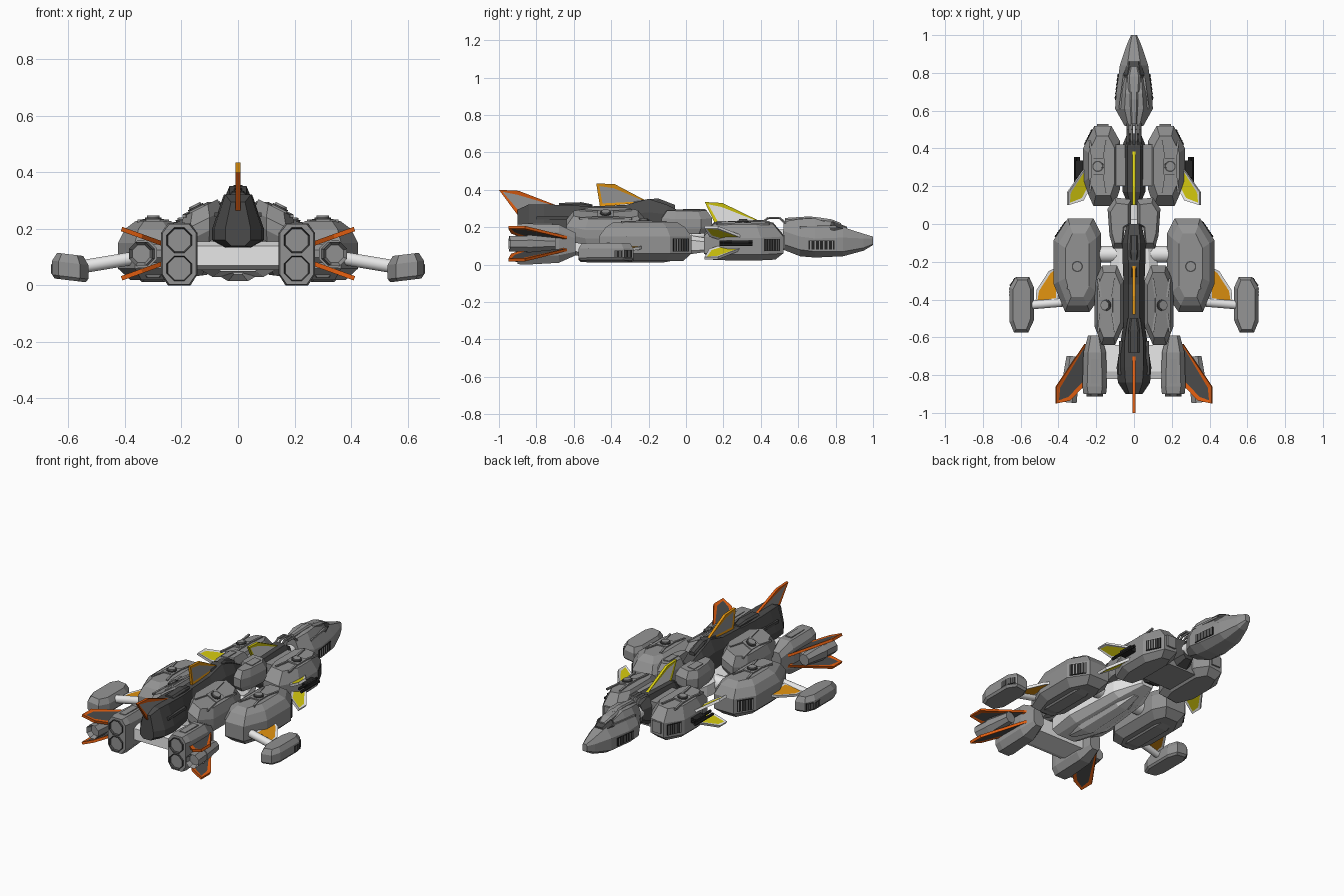
import bpy, bmesh, math
from mathutils import Vector, Matrix

if "Cube" in bpy.data.objects:
    bpy.data.objects.remove(bpy.data.objects["Cube"])


def material(name, r, g, b):
    m = bpy.data.materials.new(name)
    m.diffuse_color = (r, g, b, 1)
    m.use_nodes = True
    m.node_tree.nodes["Principled BSDF"].inputs["Base Color"].default_value = m.diffuse_color
    return m


GREY = material("hull grey", .29, .29, .29)
DARK = material("dark grey", .07, .07, .07)
BLACK = material("vent black", .018, .018, .018)
WHITE = material("off white", .86, .86, .86)
YELLOW = material("yellow", .7, .62, .005)
AMBER = material("amber", .75, .29, .005)
ORANGE = material("orange", .75, .11, .005)


def finish(name, bm, mats, mirror=False):
    bmesh.ops.recalc_face_normals(bm, faces=bm.faces)
    me = bpy.data.meshes.new(name)
    bm.to_mesh(me)
    bm.free()
    ob = bpy.data.objects.new(name, me)
    bpy.context.collection.objects.link(ob)
    for m in mats:
        me.materials.append(m)
    if mirror:
        ob.modifiers.new("mirror", 'MIRROR').use_mirror_merge = False
    return ob


def skin(name, rings, mat, mirror=False):
    """Join rings of points with quads and cap both ends."""
    bm = bmesh.new()
    vs = [[bm.verts.new(p) for p in r] for r in rings]
    n = len(vs[0])
    for a, b in zip(vs, vs[1:]):
        for i in range(n):
            bm.faces.new((a[i], a[(i + 1) % n], b[(i + 1) % n], b[i]))
    bm.faces.new(vs[0])
    bm.faces.new(vs[-1])
    return finish(name, bm, [mat], mirror)


def stack(name, outline, levels, mat, mirror=True, tilt=0):
    """Plan outline repeated at heights, levels = (z, x scale, y scale); tilt slopes it across x."""
    xs, ys = [p[0] for p in outline], [p[1] for p in outline]
    cx, cy = (min(xs) + max(xs)) / 2, (min(ys) + max(ys)) / 2
    return skin(name, [[(cx + (x - cx) * sx, cy + (y - cy) * sy, z + tilt * (x - cx) * sx) for x, y in outline]
                       for z, sx, sy in levels], mat, mirror)


def loft(name, sections, mat, cx=0, mirror=False):
    """Octagonal body along y: (y, half width, top half width, z0, z1, z2, z3)."""
    return skin(name, [[(cx + x, y, z) for x, z in (
        (-t, z0), (t, z0), (w, z1), (w, z2), (t, z3), (-t, z3), (-w, z2), (-w, z1))]
        for y, w, t, z0, z1, z2, z3 in sections], mat, cx != 0 or mirror)


def box(name, c, size, mat, yaw=0, mirror=True, roll=0):
    bm = bmesh.new()
    bmesh.ops.create_cube(bm, size=1, matrix=Matrix.Translation(c) @ Matrix.Rotation(yaw, 4, 'Z')
                          @ Matrix.Rotation(roll, 4, 'Y') @ Matrix.Diagonal((*size, 1)))
    return finish(name, bm, [mat], mirror)


def rod(name, a, b, r, mat, sides=8, r2=None, mirror=True, recess=0, inner=DARK):
    a, b = Vector(a), Vector(b)
    q = (b - a).to_track_quat('Z', 'Y').to_matrix().to_4x4()
    bm = bmesh.new()
    bmesh.ops.create_cone(bm, cap_ends=True, segments=sides, radius1=r, radius2=r if r2 is None else r2,
                          depth=(b - a).length, matrix=Matrix.Translation((a + b) / 2) @ q
                          @ Matrix.Rotation(math.pi / sides, 4, 'Z'))
    if recess:  # hollow the end at b
        f = max(bm.faces, key=lambda f: f.calc_center_median().dot(b - a))
        bmesh.ops.inset_region(bm, faces=[f], thickness=r * .25)
        bmesh.ops.translate(bm, verts=f.verts, vec=(a - b).normalized() * recess)
        f.material_index = 1
    ob = finish(name, bm, [mat, inner], mirror)
    if sides > 10:
        for p in ob.data.polygons:
            p.use_smooth = len(p.vertices) == 4
    return ob


def fin(name, pts, frame, panel, mirror=False, border=.022, thick=.016):
    """Flat blade with an inset coloured panel on both sides."""
    pts = [Vector(p) for p in pts]
    n = (pts[1] - pts[0]).cross(pts[-1] - pts[0]).normalized() * thick / 2
    bm = bmesh.new()
    a, b = [bm.verts.new(p + n) for p in pts], [bm.verts.new(p - n) for p in pts]
    sides = [bm.faces.new(a), bm.faces.new(b)]
    for i in range(len(pts)):
        j = (i + 1) % len(pts)
        bm.faces.new((a[i], a[j], b[j], b[i]))
    bmesh.ops.recalc_face_normals(bm, faces=bm.faces)
    for f in sides:
        bmesh.ops.inset_region(bm, faces=[f], thickness=border, depth=-.003)
        f.material_index = 1
    return finish(name, bm, [frame, panel], mirror)


def vent(name, c, length, height, yaw):
    box(name, c, (.008, length, height), BLACK, yaw)
    for i in range(6):
        d = Matrix.Rotation(yaw, 3, 'Z') @ Vector((.002, length * (i - 2.5) / 6, 0))
        box(name + "_slat", Vector(c) + d, (.008, length * .05, height * .9), GREY, yaw)


def turret(name, x, y, z, spread_x, spread_y, tilt=0):
    """Hatch on a square base with four raised ribs on the pod roof."""
    box(name + "_base", (x, y, z), (.075, .085, .014), GREY, roll=-math.atan(tilt))
    up = Vector((-tilt, 0, 1)).normalized()
    c = Vector((x, y, z))
    rod(name + "_ring", c, c + up * .013, .03, DARK, 16)
    rod(name + "_cap", c, c + up * .02, .023, GREY, 16)
    for sx in (-1, 1):
        for sy in (-1, 1):
            ends = [(x + sx * dx, y + sy * dy, z + tilt * sx * dx) for dx, dy in ((.03, .04), (spread_x, spread_y))]
            rod(name + "_rib", *ends, .008, GREY, 4)


# Nose and cockpit
loft("nose", [(.52, .05, .03, .08, .11, .18, .23), (.61, .1, .05, .045, .08, .15, .245),
              (.69, .095, .045, .038, .07, .14, .248), (.84, .075, .035, .045, .07, .145, .2),
              (.95, .038, .02, .075, .09, .14, .165), (1, .016, .01, .105, .11, .14, .15)], GREY)
loft("canopy", [(.77, .056, .035, .17, .18, .2, .222), (.79, .056, .035, .17, .18, .208, .23),
                (.86, .035, .022, .16, .17, .185, .203)], DARK)
loft("canopy_roof", [(.7, .03, .02, .2, .21, .24, .254), (.78, .035, .025, .2, .21, .232, .242),
                     (.83, .025, .015, .19, .195, .21, .222)], GREY)
loft("nose_spine", [(.53, .015, .01, .2, .21, .24, .25), (.66, .022, .014, .2, .21, .25, .258),
                    (.73, .022, .012, .2, .21, .24, .25)], GREY)
vent("nose_vent", (.09, .725, .105), .14, .05, .11)
rod("nose_panel_rib", (.075, .61, .2), (.05, .8, .205), .008, GREY, 4)
rod("neck", (0, .4, .15), (0, .56, .15), .04, WHITE, 16, mirror=False)
for x in (.012, .032):  # hoses over the neck
    path = [(x, .54, .215), (x, .5, .25), (x, .44, .25), (x, .4, .22)]
    for a, b in zip(path, path[1:]):
        rod("neck_hose", a, b, .007, GREY, 6)

# Front section
stack("front_pod", [(.12, .52), (.21, .52), (.27, .40), (.27, .22), (.215, .095), (.105, .095), (.075, .18),
                    (.075, .44)], [(.03, .65, .8), (.065, 1, 1), (.155, 1, 1), (.222, .7, .74)], GREY, tilt=-.12)
turret("front_hatch", .19, .305, .222, .045, .14, -.12)
vent("front_vent", (.241, .46, .105), .09, .065, .46)
box("front_pod_clamp", (.165, .51, .12), (.06, .04, .07), GREY)
loft("front_spine", [(.1, .03, .02, .1, .12, .17, .2), (.17, .06, .035, .06, .09, .18, .23),
                     (.42, .06, .035, .06, .09, .18, .24), (.48, .035, .02, .09, .11, .17, .2)], DARK)
box("front_crossbar", (0, .31, .13), (.2, .22, .16), GREY, mirror=False)
rod("front_joint", (0, .03, .15), (0, .13, .17), .04, WHITE, 12, .025, False)
fin("front_top_fin", [(0, .1, .335), (0, .195, .33), (0, .4, .23), (0, .16, .21)], YELLOW, WHITE)
for name, z, s in (("front_upper_fin", .145, .55), ("front_lower_fin", .09, -.55)):
    fin(name, [(x, y, z + s * (x - .25)) for x, y in
               ((.25, .31), (.35, .17), (.35, .1), (.27, .125), (.23, .2))], WHITE, YELLOW, True, .016)
box("gun_body", (.29, .29, .115), (.04, .09, .03), BLACK)
for x, z in ((.295, .122), (.31, .107)):
    rod("gun_barrel", (x, .18, z), (x, .355, z), .009, BLACK, 8)

# White lower keel and cross bars
loft("keel", [(.12, .04, .03, .07, .08, .12, .14), (-.05, .11, .07, .045, .07, .14, .17),
              (-.4, .14, .09, .03, .06, .15, .18), (-.6, .1, .06, .05, .07, .14, .17)], WHITE)
loft("keel_ridge", [(.02, .02, .015, .05, .06, .08, .1), (-.1, .05, .03, .025, .04, .08, .1),
                    (-.42, .06, .035, .015, .03, .08, .1), (-.55, .02, .015, .04, .05, .08, .1)], WHITE)
rod("middle_crossbar", (-.24, -.16, .12), (.24, -.16, .12), .045, WHITE, 12, mirror=False)
loft("engine_crossbar", [(-.82, .17, .155, .07, .08, .13, .14), (-.78, .17, .155, .055, .06, .145, .155),
                         (-.64, .17, .155, .06, .07, .14, .15)], WHITE)

# Shoulder blocks between front and middle
stack("shoulder", [(.015, .13), (.1, .14), (.14, .08), (.13, -.06), (.11, -.13), (.06, -.13), (.05, -.02),
                   (.015, 0)], [(.17, .85, .85), (.2, 1, 1), (.25, 1, 1), (.292, .75, .78)], GREY, tilt=-.1)
box("shoulder_panel", (.085, .03, .291), (.045, .09, .01), GREY, roll=.1)

# Middle pods
stack("middle_pod", [(.215, .03), (.35, .03), (.425, -.085), (.425, -.32), (.365, -.465), (.235, -.465),
                     (.175, -.38), (.175, -.05)],
      [(.02, .65, .82), (.06, 1, 1), (.15, 1, 1), (.2, .8, .86), (.228, .5, .68)], GREY)
turret("middle_hatch", .3, -.225, .228, .05, .12)
vent("middle_vent", (.389, -.028, .105), .1, .07, .6)
loft("middle_pod_keel", [(-.02, .03, .02, .03, .04, .06, .08), (-.12, .06, .04, .012, .03, .06, .08),
                         (-.36, .06, .04, .012, .03, .06, .08), (-.44, .03, .02, .03, .04, .06, .08)], GREY, .3)

# Outrigger pods
rod("outrigger_strut", (.38, -.415, .095), (.56, -.43, .065), .024, WHITE, 12)
fin("outrigger_fin", [(x, y, .098 - .2 * (x - .4)) for x, y in
                      ((.41, -.23), (.45, -.25), (.515, -.35), (.52, -.42), (.4, -.4))], WHITE, AMBER, True, .014)
stack("outrigger_pod", [(.555, -.28), (.625, -.28), (.658, -.335), (.658, -.52), (.635, -.575), (.56, -.575),
                        (.53, -.51), (.53, -.335)],
      [(.018, .85, .92), (.03, 1, 1), (.08, 1, 1), (.11, .72, .88)], GREY, tilt=.12)
vent("outrigger_vent", (.642, -.308, .058), .05, .04, .58)
vent("outrigger_side_vent", (.656, -.36, .058), .045, .035, 0)

# Upper rear pods and dark dorsal spine
stack("rear_pod", [(.09, -.22), (.17, -.22), (.21, -.31), (.21, -.54), (.17, -.64), (.1, -.64), (.055, -.54),
                   (.055, -.3)], [(.14, .9, .9), (.18, 1, 1), (.225, 1, 1), (.275, .78, .82)], GREY, tilt=-.5)
turret("rear_hatch", .145, -.43, .268, .045, .14, -.5)
loft("dorsal_spine", [(.0, .04, .025, .17, .19, .24, .27), (-.1, .06, .035, .15, .17, .27, .32),
                      (-.2, .06, .03, .15, .17, .28, .352), (-.32, .055, .03, .15, .17, .27, .32),
                      (-.55, .055, .03, .15, .17, .25, .31)], DARK)
loft("dorsal_bridge", [(-.06, .018, .012, .28, .29, .31, .32), (-.15, .022, .015, .3, .31, .345, .355),
                       (-.28, .015, .01, .3, .31, .33, .34)], DARK)
fin("dorsal_fin", [(0, -.48, .435), (0, -.38, .43), (0, -.2, .335), (0, -.46, .31)], AMBER, GREY)

# Dark tail
loft("tail", [(-.48, .05, .03, .16, .18, .24, .31), (-.62, .07, .05, .14, .16, .2, .318),
              (-.76, .092, .05, .135, .16, .2, .322), (-.84, .085, .045, .135, .16, .2, .322),
              (-.9, .045, .025, .14, .16, .2, .295)], DARK)
loft("tail_ridge", [(-.5, .02, .012, .28, .3, .315, .322), (-.56, .03, .02, .28, .3, .325, .334),
                    (-.68, .03, .018, .28, .3, .32, .33)], DARK)
rod("tail_rib", (.07, -.62, .25), (.075, -.8, .25), .012, DARK, 4)
fin("tail_fin", [(0, -1, .4), (0, -.895, .395), (0, -.7, .32), (0, -.9, .265)], ORANGE, GREY)

# Engines
loft("engine_pod", [(-.9, .06, .035, .003, .04, .185, .217), (-.86, .065, .04, 0, .04, .185, .22),
                    (-.68, .06, .035, .01, .05, .175, .215), (-.59, .035, .02, .05, .07, .14, .17)], GREY, .208)
box("engine_pod_panel", (.208, -.78, .219), (.04, .13, .008), GREY)
for z in (.06, .16):
    rod("engine_nozzle", (.208, -.86, z), (.208, -.912, z), .048, DARK, 8, recess=.03)
    rod("engine_core", (.208, -.87, z), (.208, -.9, z), .03, GREY, 8)
rod("thruster_mount", (.24, -.77, .112), (.33, -.77, .112), .035, GREY, 8)
rod("thruster_front", (.335, -.85, .112), (.325, -.7, .112), .052, GREY, 8, .035)
rod("thruster_nozzle", (.335, -.83, .112), (.345, -.945, .112), .045, GREY, 8, recess=.03, inner=GREY)
for name, z, s in (("engine_upper_fin", .145, .36), ("engine_lower_fin", .08, -.36)):
    fin(name, [(x, y, z + s * (x - .26)) for x, y in
               ((.26, -.635), (.412, -.86), (.412, -.95), (.34, -.935), (.25, -.84))], ORANGE, DARK, True)
